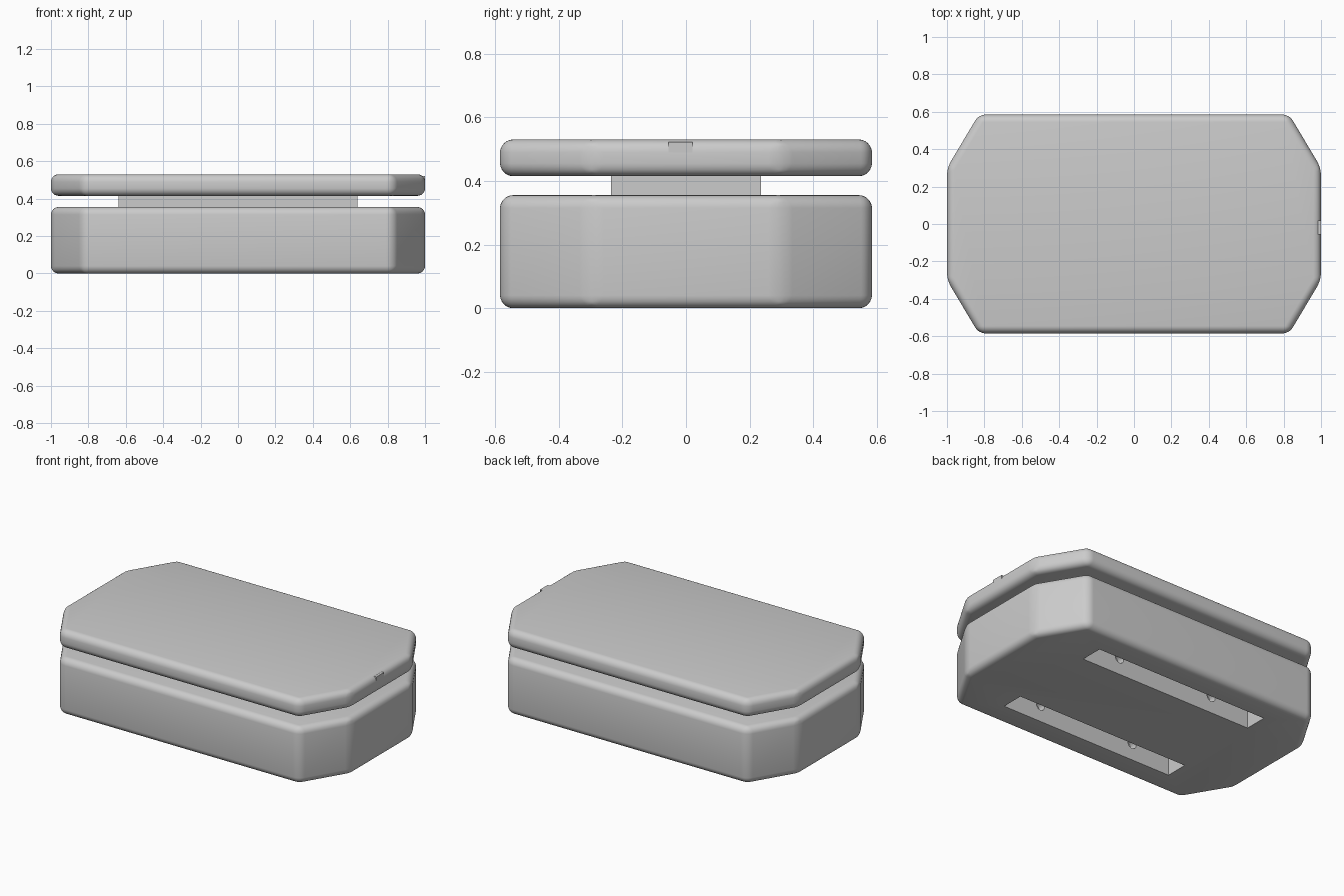
import bpy, bmesh, math
from mathutils import Matrix

if "Cube" in bpy.data.objects:
    bpy.data.objects.remove(bpy.data.objects["Cube"], do_unlink=True)

GREY = (0.6, 0.6, 0.6, 1)
grey = bpy.data.materials.new("light_grey")
grey.use_nodes = True
grey.diffuse_color = GREY
grey.node_tree.nodes["Principled BSDF"].inputs["Base Color"].default_value = GREY


def make_object(name, bm):
    bmesh.ops.recalc_face_normals(bm, faces=bm.faces)
    mesh = bpy.data.meshes.new(name)
    bm.to_mesh(mesh)
    bm.free()
    mesh.materials.append(grey)
    obj = bpy.data.objects.new(name, mesh)
    bpy.context.collection.objects.link(obj)
    return obj


def box(name, low, high):
    bm = bmesh.new()
    size = [h - l for l, h in zip(low, high)]
    middle = [(h + l) / 2 for l, h in zip(low, high)]
    bmesh.ops.create_cube(bm, size=1, matrix=Matrix.Translation(middle) @ Matrix.Diagonal((*size, 1)))
    return make_object(name, bm)


def cut(target, cutter):
    cutter.hide_render = True
    cutter.hide_viewport = True
    mod = target.modifiers.new(cutter.name, 'BOOLEAN')
    mod.operation = 'DIFFERENCE'
    mod.solver = 'EXACT'
    mod.object = cutter


def rounded_slab(name, z0, z1, radius=0.04):
    # Octagonal slab with every edge rounded
    quarter = [(1, 0.3), (0.83, 0.585)]
    outline = (quarter + [(-x, y) for x, y in reversed(quarter)]
               + [(-x, -y) for x, y in quarter] + [(x, -y) for x, y in reversed(quarter)])
    bm = bmesh.new()
    face = bm.faces.new([bm.verts.new((x, y, z0)) for x, y in outline])
    side = bmesh.ops.extrude_face_region(bm, geom=[face])
    top = [v for v in side["geom"] if isinstance(v, bmesh.types.BMVert)]
    bmesh.ops.translate(bm, verts=top, vec=(0, 0, z1 - z0))
    bmesh.ops.bevel(bm, geom=bm.edges[:], offset=radius, segments=6, profile=0.5, affect='EDGES')
    obj = make_object(name, bm)
    bpy.ops.object.select_all(action='DESELECT')
    obj.select_set(True)
    bpy.context.view_layer.objects.active = obj
    bpy.ops.object.shade_smooth_by_angle(angle=math.radians(30))
    return obj


# Main body, connecting neck and lid
base = rounded_slab("base", 0, 0.355)
lid = rounded_slab("lid", 0.415, 0.53)
box("neck", (-0.64, -0.235, 0.34), (0.64, 0.235, 0.43))

# Two long slots in the underside, with small holes in their side walls
for side, y in (("front", -0.35), ("back", 0.35)):
    cut(base, box(side + "_slot_cutter", (-0.61, y - 0.072, -0.1), (0.61, y + 0.072, 0.2)))
    for end, x in (("right", -0.34), ("left", 0.34)):
        bm = bmesh.new()
        bmesh.ops.create_cone(bm, cap_ends=True, segments=24, radius1=0.03, radius2=0.03, depth=0.24,
                              matrix=Matrix.Translation((x, y, 0.105)) @ Matrix.Rotation(math.pi / 2, 4, 'X'))
        cut(base, make_object(f"{side}_{end}_hole_cutter", bm))

# Small catch on the edge of the lid
box("lid_catch", (0.97, -0.055, 0.48), (1.0, 0.02, 0.522))
